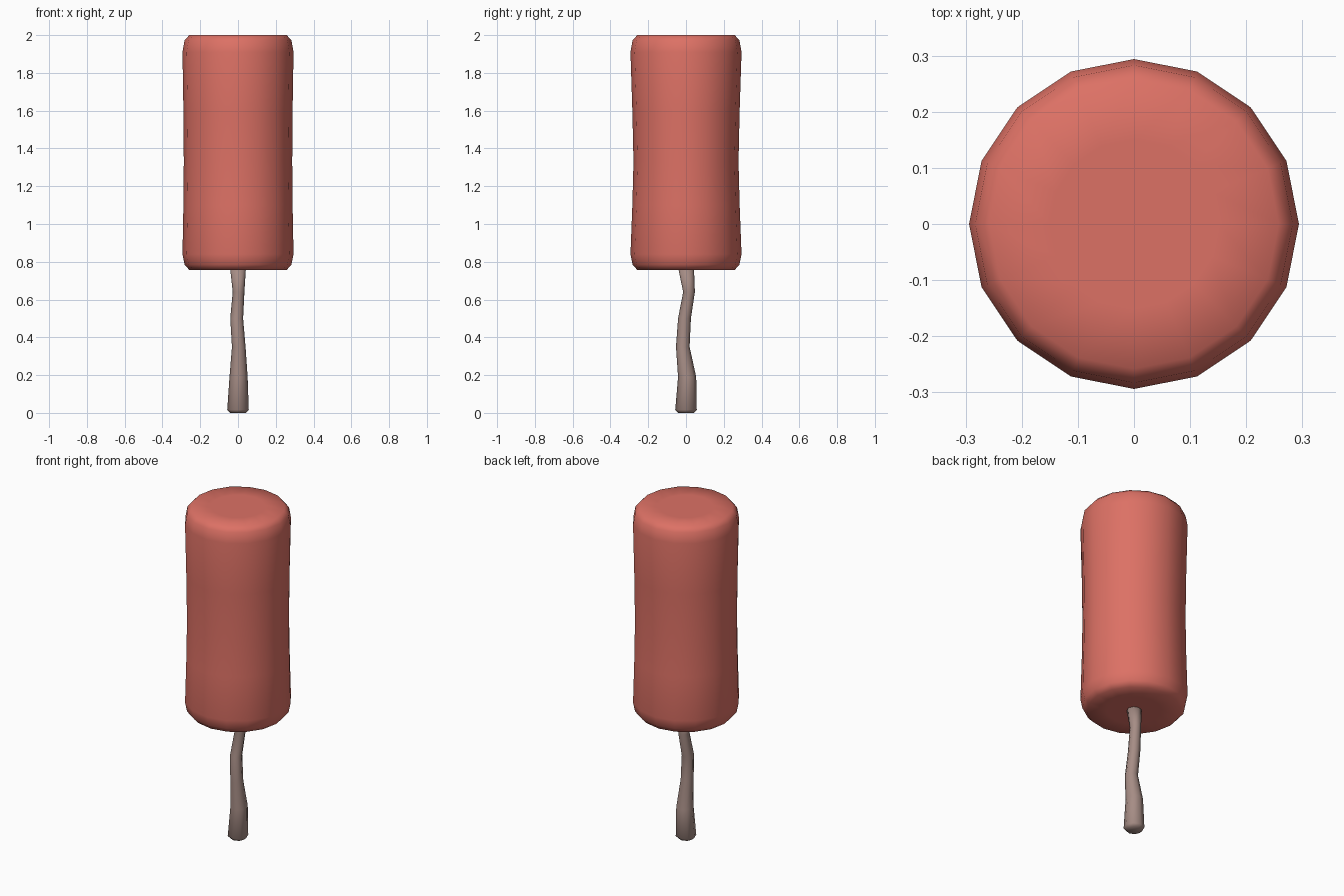
import bpy, bmesh, math

if "Cube" in bpy.data.objects:
    bpy.data.objects.remove(bpy.data.objects["Cube"])


def material(name, rgb):
    m = bpy.data.materials.new(name)
    m.diffuse_color = (*rgb, 1)
    m.use_nodes = True
    m.node_tree.nodes["Principled BSDF"].inputs["Base Color"].default_value = m.diffuse_color
    return m


def loft(name, rings, sides, mat, turn=0.0, sharp=None):
    """Join stacked elliptical rings (cx, cy, z, rx, ry) and cap both ends."""
    bm = bmesh.new()
    loops = []
    for cx, cy, z, rx, ry in rings:
        angles = [2 * math.pi * (i + turn) / sides for i in range(sides)]
        loops.append([bm.verts.new((cx + rx * math.cos(a), cy + ry * math.sin(a), z))
                      for a in angles])
    for lo, hi in zip(loops, loops[1:]):
        for i in range(sides):
            j = (i + 1) % sides
            bm.faces.new((lo[i], lo[j], hi[j], hi[i]))
    bm.faces.new(loops[0][::-1])
    bm.faces.new(loops[-1])
    for f in bm.faces:
        f.smooth = True
    me = bpy.data.meshes.new(name)
    bm.to_mesh(me)
    bm.free()
    me.materials.append(mat)
    ob = bpy.data.objects.new(name, me)
    bpy.context.collection.objects.link(ob)
    return ob


red = material("soft red", (0.72, 0.165, 0.13))
wood = material("grey brown", (0.38, 0.265, 0.235))

# Plump body: rounded rims, slightly waisted front to back
body = [(0.757, 0.15, 0.15), (0.757, 0.258, 0.258), (0.785, 0.283, 0.283),
        (0.84, 0.294, 0.294), (1.1, 0.289, 0.284), (1.33, 0.287, 0.278),
        (1.6, 0.289, 0.284), (1.91, 0.294, 0.294), (1.972, 0.283, 0.283),
        (2.0, 0.258, 0.258), (2.0, 0.15, 0.15)]
loft("body", [(0, 0, z, rx, ry) for z, rx, ry in body], 16, red)

# Crooked stem, widening towards the foot
stem = [(0, 0, 0.0, 0.042), (0, 0, 0.016, 0.057), (0.003, 0.006, 0.19, 0.048),
        (0.004, -0.017, 0.35, 0.036), (-0.007, -0.008, 0.5, 0.034),
        (0.003, 0.016, 0.64, 0.031), (0, 0, 0.77, 0.042)]
loft("stem", [(x, y, z, r, r) for x, y, z, r in stem], 8, wood)
